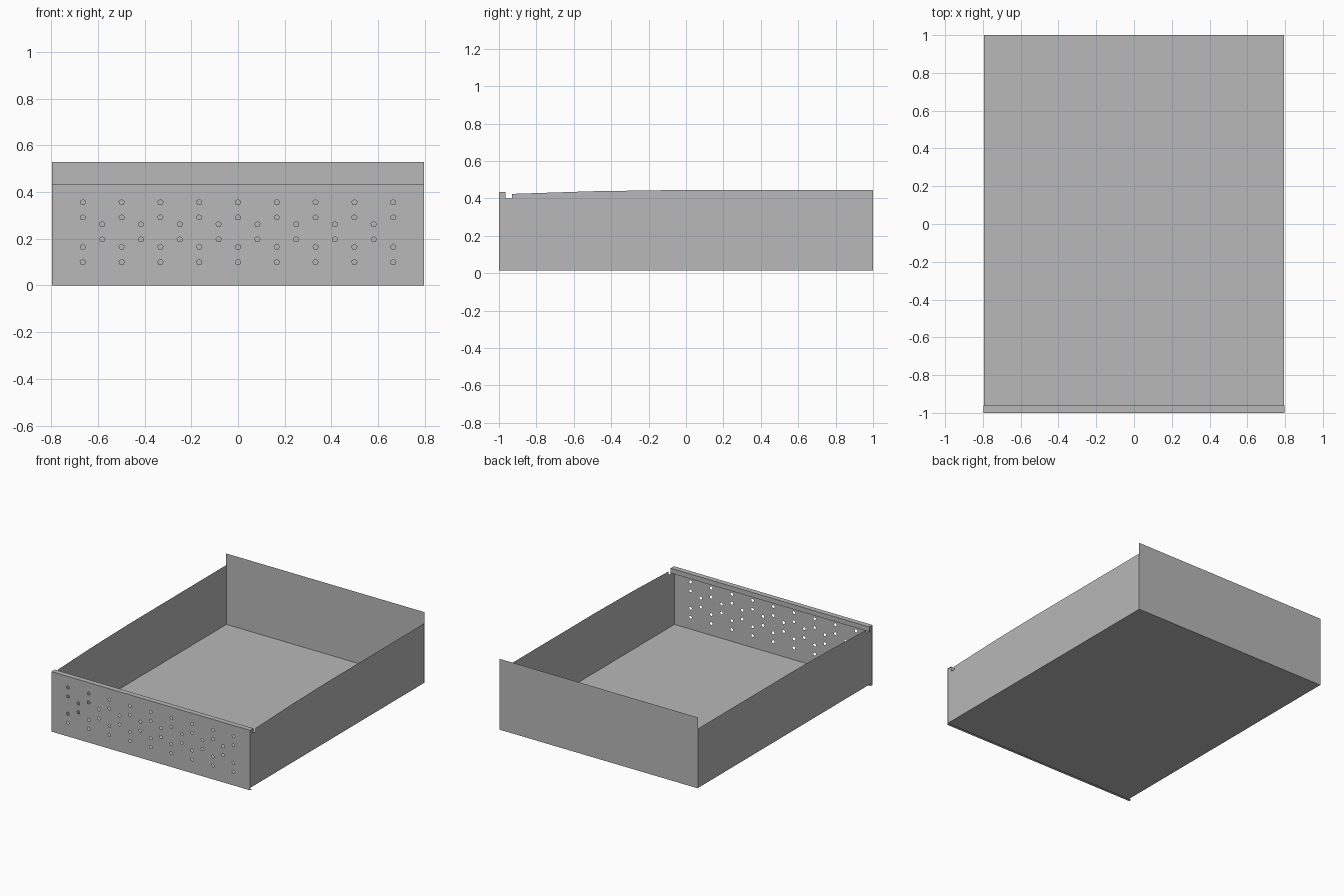
import bpy, bmesh
from math import sin, cos, tau

cube = bpy.data.objects.get("Cube")
if cube:
    bpy.data.objects.remove(cube, do_unlink=True)

grey = bpy.data.materials.new("sheet_grey")
grey.use_nodes = True
colour = (0.48, 0.48, 0.48, 1)
grey.diffuse_color = colour
grey.node_tree.nodes["Principled BSDF"].inputs["Base Color"].default_value = colour

HALF_W, SIDE_X, FLOOR_Z, RIM_Z = 0.797, 0.793, 0.014, 0.435


def finish(name, bm):
    mesh = bpy.data.meshes.new(name)
    bm.to_mesh(mesh)
    bm.free()
    mesh.materials.append(grey)
    obj = bpy.data.objects.new(name, mesh)
    bpy.context.collection.objects.link(obj)
    return obj


def sheet(name, points):
    """Flat sheet from one outline."""
    bm = bmesh.new()
    bm.faces.new([bm.verts.new(p) for p in points])
    return finish(name, bm)


def folded_strip(name, profile):
    """Sheet folded along a (y, z) profile and running across the width."""
    bm = bmesh.new()
    rows = [[bm.verts.new((x, y, z)) for x in (-HALF_W, HALF_W)] for y, z in profile]
    for a, b in zip(rows, rows[1:]):
        bm.faces.new((a[0], a[1], b[1], b[0]))
    return finish(name, bm)


def loop(bm, points):
    verts = [bm.verts.new(p) for p in points]
    return [bm.edges.new((verts[i - 1], verts[i])) for i in range(len(verts))]


# Floor and tall back panel
sheet("floor", [(-SIDE_X, -1, FLOOR_Z), (SIDE_X, -1, FLOOR_Z),
                (SIDE_X, 1, FLOOR_Z), (-SIDE_X, 1, FLOOR_Z)])
sheet("back_panel", [(HALF_W, 1, FLOOR_Z), (-HALF_W, 1, FLOOR_Z),
                     (-HALF_W, 1, 0.528), (HALF_W, 1, 0.528)])

# Side panels with a notch behind the front rim and a gently rising top edge
side_outline = [(-1, FLOOR_Z), (1, FLOOR_Z), (1, 0.445), (-0.1, 0.444),
                (-0.5, 0.438), (-0.93, 0.424), (-0.93, 0.4),
                (-0.964, 0.4), (-0.964, RIM_Z), (-1, RIM_Z)]
for name, s in (("left_side", 1), ("right_side", -1)):
    sheet(name, [(s * SIDE_X, y, z) for y, z in side_outline[::s]])

# Front panel perforated with staggered rows of five-sided holes
bm = bmesh.new()
edges = loop(bm, [(-HALF_W, -1, 0), (HALF_W, -1, 0),
                  (HALF_W, -1, RIM_Z), (-HALF_W, -1, RIM_Z)])
PITCH, RADIUS, SIDES = 0.166, 0.012, 5
for z, count in ((0.1, 9), (0.165, 9), (0.197, 8), (0.262, 8), (0.291, 9), (0.356, 9)):
    for i in range(count):
        x = (i - (count - 1) / 2) * PITCH
        angles = [tau * k / SIDES + 0.3 for k in range(SIDES)]
        edges += loop(bm, [(x + RADIUS * cos(a), -1, z + RADIUS * sin(a)) for a in angles])
bmesh.ops.triangle_fill(bm, use_beauty=True, edges=edges, normal=(0, -1, 0))
finish("front_panel", bm)

# Folded rim along the top of the front and small return under it
folded_strip("front_rim", [(-1, RIM_Z), (-0.962, RIM_Z), (-0.962, 0.4)])
folded_strip("front_bottom_return", [(-0.978, 0.0), (-1, 0.0)])
